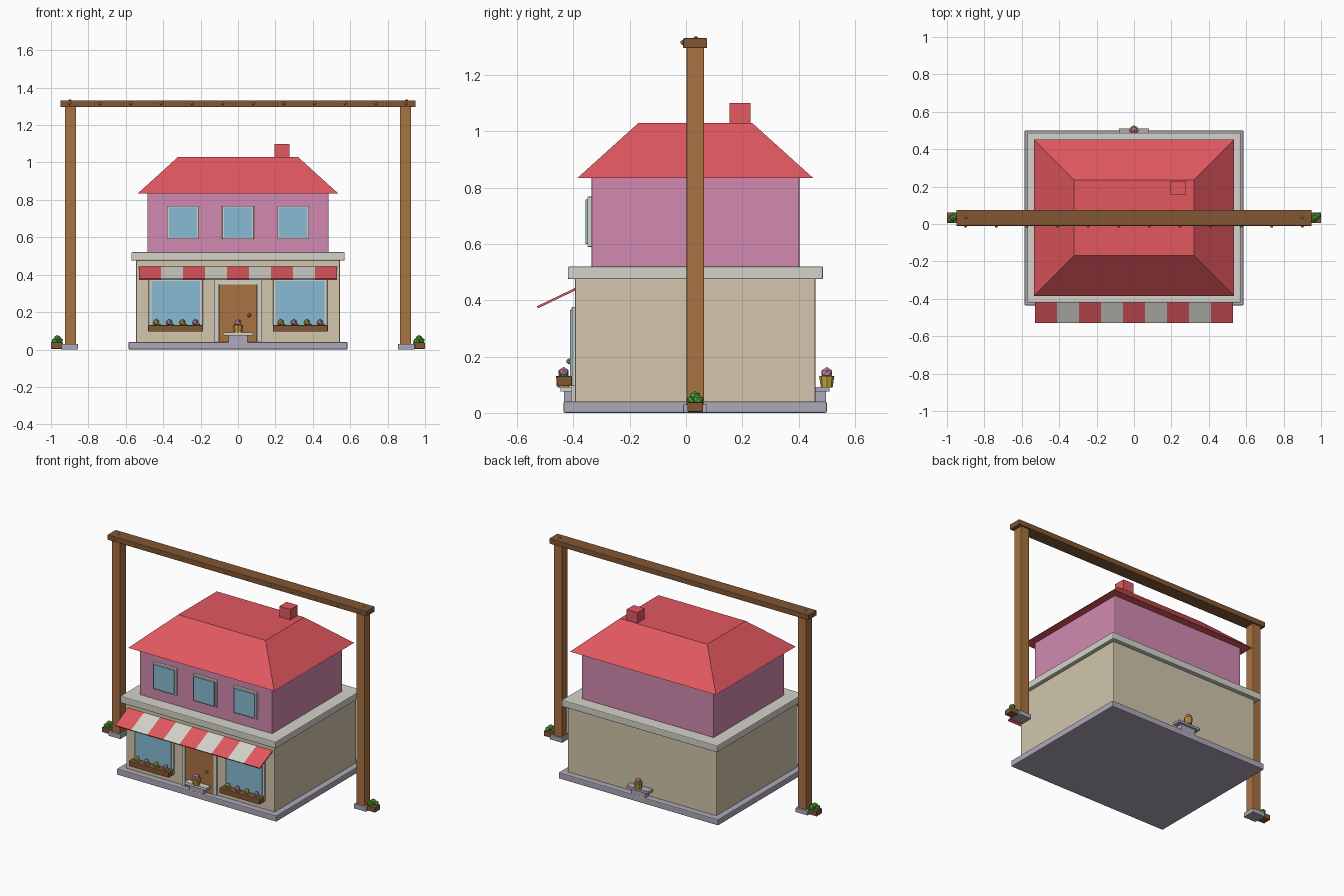
import bpy, bmesh, math
from mathutils import Vector, Matrix

cube = bpy.data.objects.get("Cube")
if cube:
    bpy.data.objects.remove(cube, do_unlink=True)


def material(name, r, g, b):
    lin = [((c / 255 + 0.055) / 1.055) ** 2.4 for c in (r, g, b)] + [1]
    m = bpy.data.materials.new(name)
    m.use_nodes = True
    m.diffuse_color = lin
    m.node_tree.nodes["Principled BSDF"].inputs["Base Color"].default_value = lin
    return m


PINK = material("pink", 210, 138, 176)
CREAM = material("cream", 210, 198, 172)
STONE = material("grey stone", 174, 169, 184)
WOOD = material("light wood", 168, 115, 66)
DARK = material("dark wood", 130, 86, 52)
GLASS = material("window blue", 136, 187, 211)
TRIM = material("pale trim", 212, 211, 202)
RED = material("red", 226, 88, 96)
YELLOW = material("yellow", 202, 166, 66)
GREEN = material("leaf green", 84, 176, 62)


def add_object(name, bm, *mats):
    bmesh.ops.recalc_face_normals(bm, faces=bm.faces)
    me = bpy.data.meshes.new(name)
    bm.to_mesh(me)
    bm.free()
    for m in mats:
        me.materials.append(m)
    ob = bpy.data.objects.new(name, me)
    bpy.context.collection.objects.link(ob)
    return ob


def box(name, x, y, z, mat, bevel=0.0):
    """Box from (min, max) ranges, optionally with chamfered edges."""
    bm = bmesh.new()
    bmesh.ops.create_cube(bm, size=1)
    for v in bm.verts:
        v.co = [r[0] + (c + 0.5) * (r[1] - r[0]) for c, r in zip(v.co, (x, y, z))]
    ob = add_object(name, bm, mat)
    if bevel:
        mod = ob.modifiers.new("soft edges", "BEVEL")
        mod.width, mod.segments = bevel, 2
    return ob


def ball(name, centre, radius, mat, squash=1.0):
    bm = bmesh.new()
    bmesh.ops.create_icosphere(bm, subdivisions=1, radius=radius)
    bmesh.ops.scale(bm, vec=(1, 1, squash), verts=bm.verts)
    bmesh.ops.translate(bm, vec=centre, verts=bm.verts)
    return add_object(name, bm, mat)


def around(c, half):
    return (c - half, c + half)


# House body
box("foundation", (-0.585, 0.585), (-0.435, 0.5), (0, 0.04), STONE, 0.005)
box("ground_floor", (-0.545, 0.545), (-0.395, 0.46), (0.03, 0.48), CREAM, 0.006)
box("cornice", (-0.57, 0.57), (-0.42, 0.487), (0.475, 0.52), TRIM, 0.005)
box("upper_floor", (-0.485, 0.485), (-0.335, 0.403), (0.515, 0.84), PINK, 0.006)

# Hipped roof with a flat top
bm = bmesh.new()
bmesh.ops.create_cube(bm, size=2)
for v in bm.verts:
    hx, hy, z = (0.32, 0.202, 1.03) if v.co.z > 0 else (0.535, 0.418, 0.835)
    v.co = (v.co.x * hx, 0.033 + v.co.y * hy, z)
add_object("roof", bm, RED)
box("chimney", (0.195, 0.275), (0.155, 0.23), (1.0, 1.1), RED)

# Upper windows
for i, x in enumerate((-0.295, 0, 0.295)):
    box(f"upper_window_frame_{i}", around(x, 0.085), (-0.35, -0.33), (0.59, 0.768), TRIM, 0.003)
    box(f"upper_window_glass_{i}", around(x, 0.075), (-0.357, -0.345), (0.6, 0.758), GLASS)

# Shop windows with flower boxes
for side, x in (("right", -0.333), ("left", 0.333)):
    box(f"shop_window_frame_{side}", around(x, 0.145), (-0.405, -0.39), (0.095, 0.377), TRIM, 0.003)
    box(f"shop_window_glass_{side}", around(x, 0.13), (-0.412, -0.4), (0.11, 0.365), GLASS)
    box(f"flower_box_{side}", around(x, 0.147), (-0.46, -0.405), (0.095, 0.13), DARK, 0.003)
    for i in range(4):
        fx = x + (i - 1.5) * 0.07
        ball(f"flower_{side}_{i}", (fx, -0.434, 0.145), 0.018, PINK if i % 2 else YELLOW)
        ball(f"flower_leaf_{side}_{i}", (fx + 0.012, -0.434, 0.131), 0.014, GREEN, 0.6)

# Door
for s, side in ((-1, "right"), (1, "left")):
    box(f"door_jamb_{side}", around(s * 0.115, 0.011), (-0.406, -0.39), (0.04, 0.375), TRIM)
box("door_lintel", around(0, 0.104), (-0.406, -0.39), (0.347, 0.375), TRIM)
box("door", around(0, 0.102), (-0.404, -0.39), (0.04, 0.347), WOOD)
ball("door_knob", (0.06, -0.415, 0.183), 0.011, YELLOW)

# Striped awning
bm = bmesh.new()
count, half = 9, 0.53
high, low = Vector((0, -0.39, 0.441)), Vector((0, -0.528, 0.375))
for i in range(count):
    x0 = -half + 2 * half * i / count
    x1 = x0 + 2 * half / count
    corners = [(x0, low), (x1, low), (x1, high), (x0, high)]
    verts = [bm.verts.new((x, p.y, p.z)) for x, p in corners]
    bm.faces.new(verts).material_index = i % 2
bmesh.ops.remove_doubles(bm, verts=bm.verts, dist=0.0001)
awning = add_object("awning", bm, RED, TRIM)
mod = awning.modifiers.new("thickness", "SOLIDIFY")
mod.thickness, mod.offset = 0.008, 0


# Small stone shelf with a flower pot, front and back
def pot_shelf(name, wall, d):
    def depth(a, b):
        return tuple(sorted((wall + d * a, wall + d * b)))
    box(f"{name}_shelf_base", around(0, 0.052), depth(-0.01, 0.038), (0.035, 0.076), STONE)
    box(f"{name}_shelf_top", around(0, 0.08), depth(-0.01, 0.05), (0.076, 0.092), TRIM if d < 0 else STONE)
    bm = bmesh.new()
    bmesh.ops.create_cone(bm, cap_ends=True, segments=8, radius1=0.021, radius2=0.027, depth=0.04,
                          matrix=Matrix.Translation((0, wall + d * 0.04, 0.111)))
    add_object(f"{name}_pot", bm, YELLOW)
    ball(f"{name}_pot_flower", (0, wall + d * 0.04, 0.142), 0.021, PINK)


pot_shelf("front", -0.395, -1)
pot_shelf("back", 0.46, 1)

# Timber arch with footings and planters
for s, side in ((-1, "right"), (1, "left")):
    box(f"post_foot_{side}", around(s * 0.9, 0.045), (-0.01, 0.075), (0, 0.03), STONE, 0.003)
    box(f"post_{side}", around(s * 0.895, 0.03), (0.002, 0.064), (0.02, 1.3), WOOD, 0.003)
    box(f"post_planter_{side}", around(s * 0.968, 0.032), (0.005, 0.061), (0.004, 0.037), DARK, 0.002)
    for i, (dx, dy, dz) in enumerate(((-0.012, -0.01, 0.046), (0.013, 0.01, 0.047), (0, 0, 0.06))):
        ball(f"post_plant_{side}_{i}", (s * 0.967 + dx, 0.033 + dy, dz), 0.02, GREEN, 0.9)
    ball(f"beam_cap_{side}", (s * 0.9, 0.035, 1.329), 0.01, YELLOW)
box("beam", (-0.95, 0.95), (-0.01, 0.075), (1.296, 1.331), DARK, 0.003)
for i in range(12):
    ball(f"beam_light_{i}", (-0.9 + i * 1.8 / 11, -0.012, 1.316), 0.009, YELLOW)
